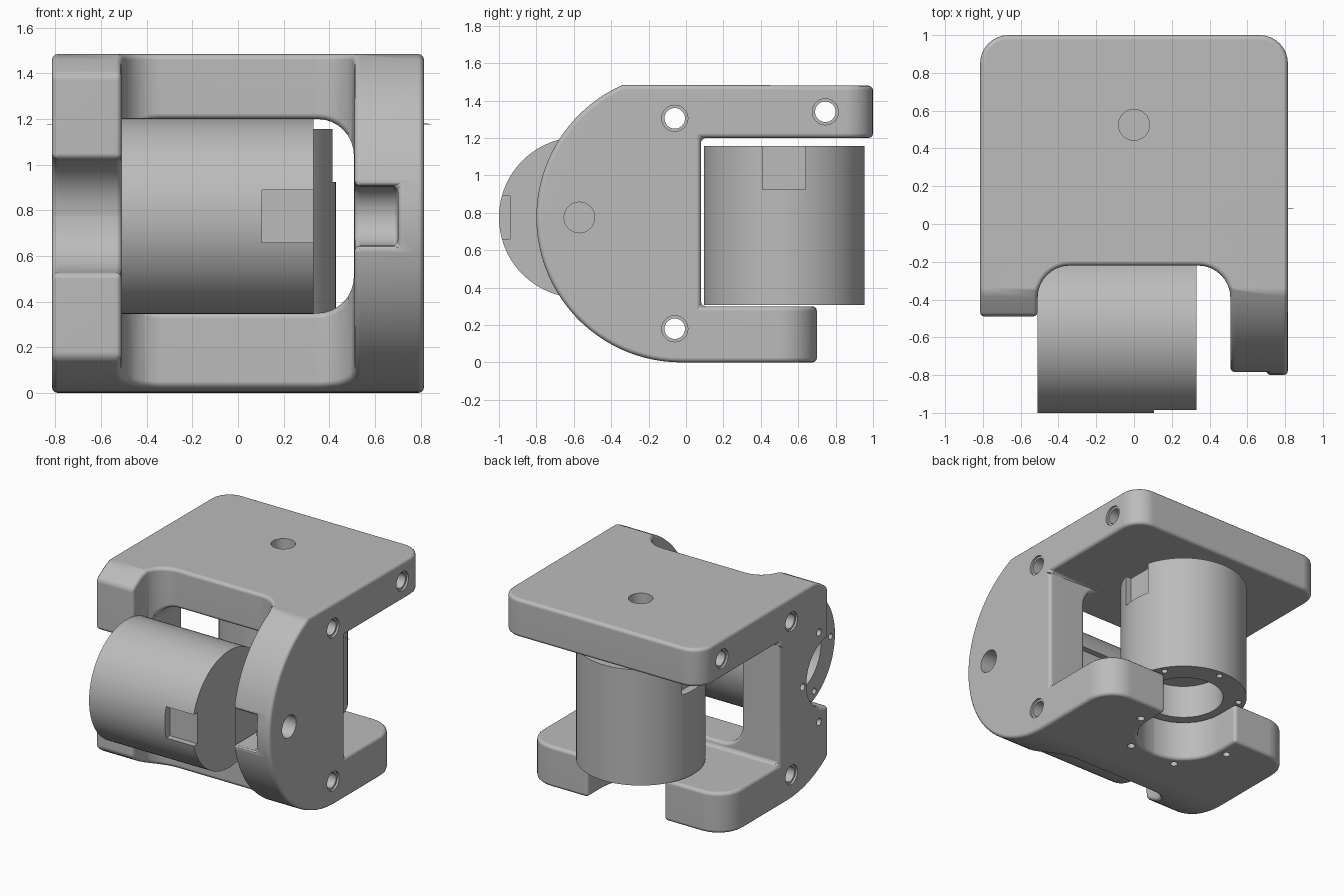
import bpy, bmesh, math
from math import sin, cos, pi, radians
from mathutils import Matrix, Vector

cube = bpy.data.objects.get("Cube")
if cube:
    bpy.data.objects.remove(cube, do_unlink=True)

grey = bpy.data.materials.new("matte grey")
grey.use_nodes = True
grey.diffuse_color = (0.5, 0.5, 0.5, 1)
grey.node_tree.nodes["Principled BSDF"].inputs["Base Color"].default_value = (0.5, 0.5, 0.5, 1)

TURN = {"x": Matrix.Rotation(pi / 2, 4, "Y"), "y": Matrix.Rotation(-pi / 2, 4, "X"), "z": Matrix()}


def finish(bm, name):
    bmesh.ops.recalc_face_normals(bm, faces=bm.faces)
    mesh = bpy.data.meshes.new(name)
    bm.to_mesh(mesh)
    bm.free()
    mesh.materials.append(grey)
    ob = bpy.data.objects.new(name, mesh)
    bpy.context.collection.objects.link(ob)
    return ob


def round_edges(bm, test, radius, segments=8):
    """Round the edges whose two end points both pass the test."""
    edges = [e for e in bm.edges if all(test(v.co) for v in e.verts)]
    bmesh.ops.bevel(bm, geom=edges, offset=radius, segments=segments,
                    profile=0.5, affect="EDGES", clamp_overlap=False)


def box(lo, hi, axis=None, radius=0):
    """Box between two corners, with its edges along one axis rounded."""
    lo, hi = Vector(lo), Vector(hi)
    bm = bmesh.new()
    bmesh.ops.create_cube(bm, size=1)
    for v in bm.verts:
        v.co = (lo + hi) / 2 + v.co * (hi - lo)
    if axis:
        i = "xyz".index(axis)
        edges = [e for e in bm.edges if abs((e.verts[0].co - e.verts[1].co)[i]) > 1e-4]
        bmesh.ops.bevel(bm, geom=edges, offset=radius, segments=8,
                        profile=0.5, affect="EDGES")
    return finish(bm, "cutter")


def rod(centre, axis, radius, length, radius2=None, sides=32, name="cutter"):
    bm = bmesh.new()
    bmesh.ops.create_cone(bm, cap_ends=True, segments=sides, radius1=radius,
                          radius2=radius if radius2 is None else radius2, depth=length,
                          matrix=Matrix.Translation(centre) @ TURN[axis])
    return finish(bm, name)


def apply(ob, mod):
    with bpy.context.temp_override(object=ob, active_object=ob):
        bpy.ops.object.modifier_apply(modifier=mod.name)


def cut(ob, *cutters):
    for c in cutters:
        mod = ob.modifiers.new("cut", "BOOLEAN")
        mod.operation, mod.solver, mod.object = "DIFFERENCE", "EXACT", c
        apply(ob, mod)
        bpy.data.objects.remove(c, do_unlink=True)


def smooth(ob):
    bpy.ops.object.select_all(action="DESELECT")
    ob.select_set(True)
    bpy.context.view_layer.objects.active = ob
    bpy.ops.object.shade_smooth_by_angle(angle=radians(32))
    mod = ob.modifiers.new("normals", "WEIGHTED_NORMAL")
    mod.keep_sharp = True
    apply(ob, mod)


W = 0.815                  # half width of the bracket
ARM = 0.51                 # inner face of the arms
MID = 0.775                # height of the front axle, radius of the round front
FRONT, BACK = -0.57, 0.525  # axle positions along y

# Bracket: side profile with a round front, pushed across the width
start = math.atan2(0.705, -0.31)
outline = [(0.7, 0), (0.7, 0.3), (0.08, 0.3), (0.08, 1.2), (1, 1.2), (1, 1.48)]
for i in range(41):
    a = start + (1.5 * pi - start) * i / 40
    outline.append((-0.025 + MID * cos(a), MID + MID * sin(a)))
bm = bmesh.new()
face = bm.faces.new([bm.verts.new((-W, y, z)) for y, z in outline])
side = bmesh.ops.extrude_face_region(bm, geom=[face])["geom"]
bmesh.ops.translate(bm, vec=(2 * W, 0, 0), verts=[v for v in side if isinstance(v, bmesh.types.BMVert)])
for y, r in ((1, 0.15), (0.7, 0.2)):
    for s in (-1, 1):
        round_edges(bm, lambda p: abs(p.y - y) < 1e-3 and p.x * s > W - 0.01, r)
bracket = finish(bm, "bracket")

# Front pocket, window through the web, open cradles and axle slot
cut(bracket,
    box((-ARM, -1.6, -0.5), (ARM, -0.22, 2), "z", 0.17),
    box((-ARM + 0.002, -0.6, 0.35), (ARM - 0.002, 0.3, 1.2), "y", 0.16),
    box((-1, -1.2, -0.5), (-ARM + 0.002, -0.49, 2)),
    box((-1, -1, MID - 0.25), (-0.4, -0.25, MID + 0.25), "x", 0.245),
    box((-0.31, BACK - 0.31, -0.2), (0.31, 1.4, 0.4), "z", 0.305),
    box((0.4, -1.2, MID - 0.13), (0.7, FRONT + 0.13, MID + 0.13), "x", 0.125))
mod = bracket.modifiers.new("soft edges", "BEVEL")
mod.width, mod.segments, mod.limit_method, mod.angle_limit = 0.025, 3, "ANGLE", radians(40)
mod.use_clamp_overlap = False
apply(bracket, mod)

# Axle holes, and countersunk cross holes
cut(bracket, rod((W, FRONT, MID), "x", 0.082, 0.4), rod((0, BACK, 1.4), "z", 0.082, 0.6))
for y, z in ((-0.06, 1.305), (0.745, 1.34), (-0.06, 0.18)):
    cut(bracket, rod((0, y, z), "x", 0.055, 2))
    for s in (-1, 1):
        cut(bracket, rod((s * W, y, z), "x", 0.07, 0.03))

# Screw circle for each motor, shared by bracket and motor
ring = [(0.38 * cos(i * pi / 3), 0.38 * sin(i * pi / 3)) for i in range(6)]
for a, b in ring:
    if a > -0.1:
        cut(bracket, rod((-0.7, FRONT + a, MID + b), "x", 0.026, 0.5, sides=16))
    if b < 0.1:
        cut(bracket, rod((a, BACK + b, 0.1), "z", 0.026, 0.6, sides=16))
# Remaining two screws of the lower cradle lie at the middle sides
smooth(bracket)

# Front motor, lying across the pocket
motor = rod((-0.09, FRONT, MID), "x", 0.43, 0.84, sides=96, name="front_motor")
cut(motor, rod((-ARM, FRONT, MID), "x", 0.27, 0.5, sides=64))
for s in (-1, 1):
    y = FRONT + s * 0.43
    cut(motor, box((0.105, y - 0.06, MID - 0.115), (0.5, y + 0.06, MID + 0.115)))
for a, b in ring:
    cut(motor, rod((-ARM, FRONT + a, MID + b), "x", 0.022, 0.1, sides=16))
smooth(motor)

# Rear motor, standing on the lower cradle
motor = rod((0, BACK, 0.732), "z", 0.43, 0.85, sides=96, name="rear_motor")
cut(motor, rod((0, BACK, 0.3), "z", 0.27, 0.5, sides=64))
for s in (-1, 1):
    x = s * 0.43
    cut(motor, box((x - 0.06, BACK - 0.115, 0.925), (x + 0.06, BACK + 0.115, 1.4)))
for a, b in ring:
    cut(motor, rod((b, BACK + a, 0.307), "z", 0.022, 0.1, sides=16))
smooth(motor)
